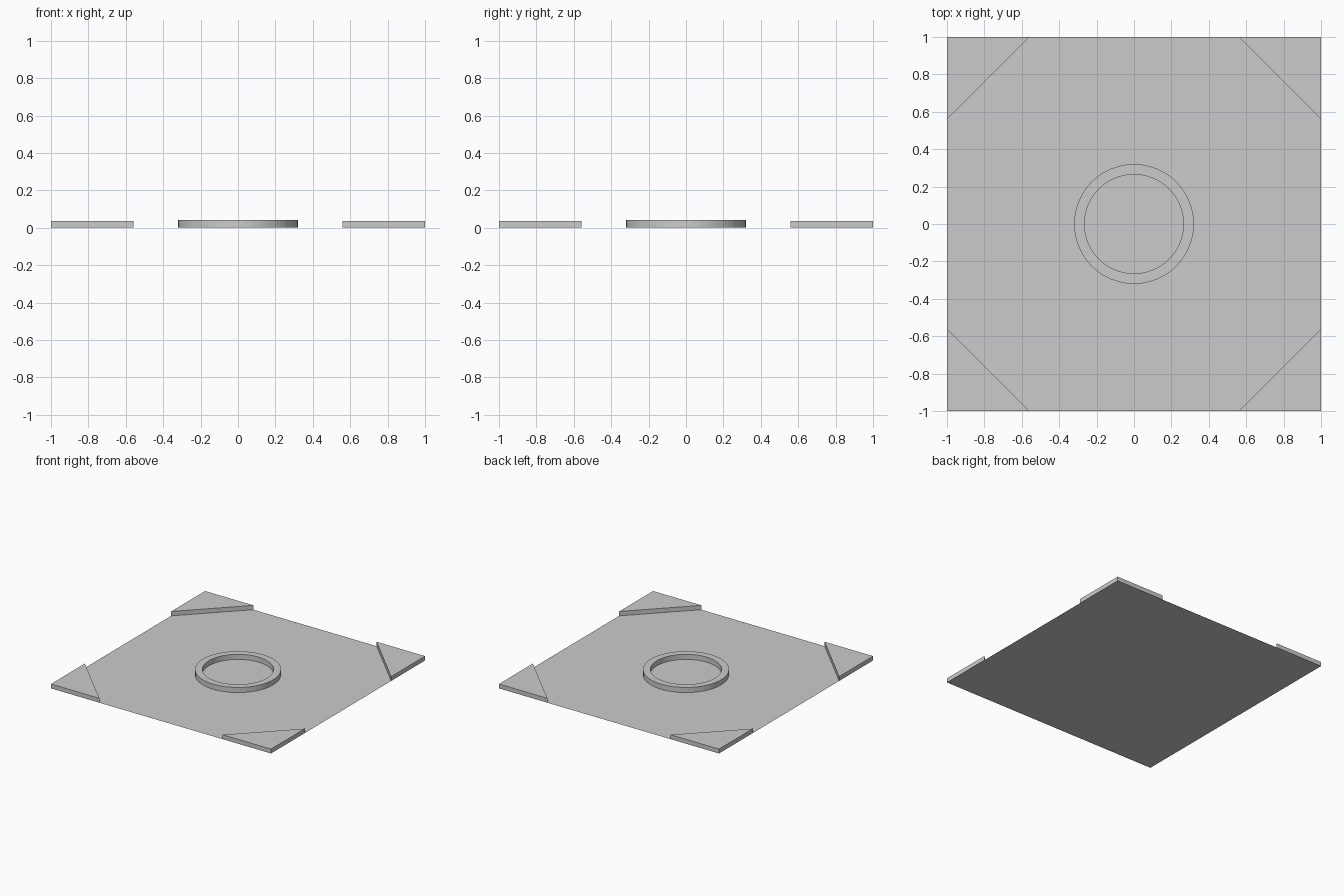
import bpy, bmesh, math

if "Cube" in bpy.data.objects:
    bpy.data.objects.remove(bpy.data.objects["Cube"])

CORNER_H = 0.036
RING_H = 0.042
SEGMENTS = 48


def make_object(name, bm):
    mesh = bpy.data.meshes.new(name)
    bmesh.ops.recalc_face_normals(bm, faces=bm.faces[:])
    bm.to_mesh(mesh)
    bm.free()
    obj = bpy.data.objects.new(name, mesh)
    bpy.context.collection.objects.link(obj)
    return obj


# Thin square floor sheet
bpy.ops.mesh.primitive_plane_add(size=2, location=(0, 0, 0))
bpy.context.object.name = "floor_tile"


# Raised triangular corner plates, one per quarter turn
def corner_plate(index):
    bm = bmesh.new()
    turn = index * math.pi / 2
    c, s = round(math.cos(turn)), round(math.sin(turn))
    outline = [(1, 1), (0.56, 1), (1, 0.56)]
    low = [bm.verts.new((c * x - s * y, s * x + c * y, 0)) for x, y in outline]
    face = bm.faces.new(low)
    top = bmesh.ops.extrude_face_region(bm, geom=[face], use_keep_orig=True)["geom"]
    for v in top:
        if isinstance(v, bmesh.types.BMVert):
            v.co.z = CORNER_H
    make_object(f"corner_plate_{index + 1}", bm)


for i in range(4):
    corner_plate(i)

# Raised centre ring: rectangular profile spun about z
bm = bmesh.new()
profile = [(0.265, 0), (0.32, 0), (0.32, RING_H), (0.265, RING_H)]
verts = [bm.verts.new((r, 0, z)) for r, z in profile]
edges = [bm.edges.new((verts[i], verts[(i + 1) % 4])) for i in range(4)]
bmesh.ops.spin(bm, geom=verts + edges, cent=(0, 0, 0), axis=(0, 0, 1),
               angle=2 * math.pi, steps=SEGMENTS)
bmesh.ops.remove_doubles(bm, verts=bm.verts[:], dist=0.0001)
make_object("centre_ring", bm)
